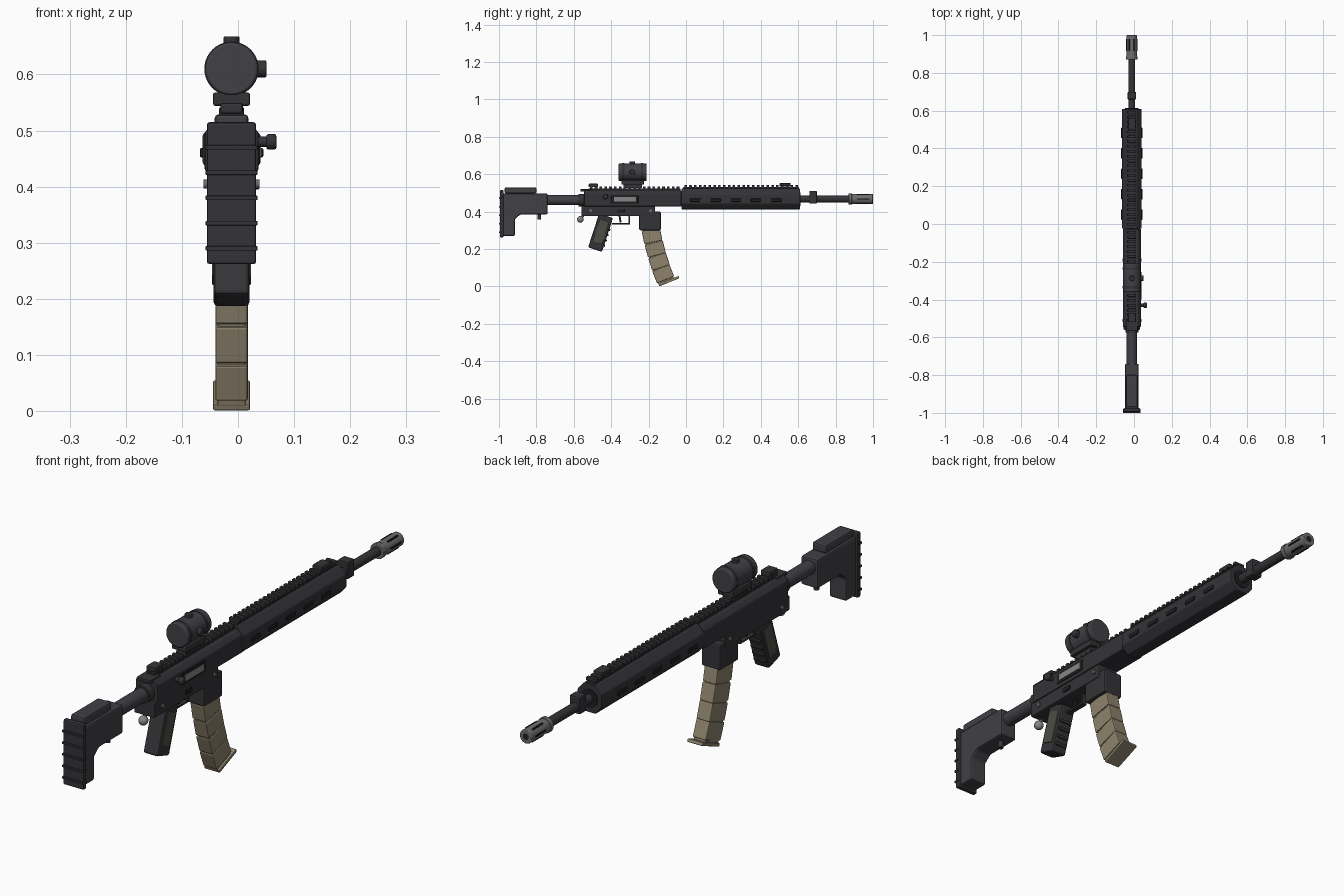
import bpy, bmesh, math
from mathutils import Matrix, Vector

if "Cube" in bpy.data.objects:
    bpy.data.objects.remove(bpy.data.objects["Cube"])

CX = -0.0115  # centre plane of the model


def mat(name, r, g, b):
    m = bpy.data.materials.new(name)
    m.diffuse_color = (r, g, b, 1)
    m.use_nodes = True
    m.node_tree.nodes["Principled BSDF"].inputs["Base Color"].default_value = m.diffuse_color
    return m


DARK = mat("dark polymer", 0.034, 0.034, 0.039)
GREY = mat("charcoal", 0.052, 0.052, 0.060)
BLACK = mat("black", 0.014, 0.014, 0.016)
TAN = mat("tan", 0.27, 0.225, 0.15)
STEEL = mat("steel", 0.15, 0.15, 0.15)
LIGHT = mat("light steel", 0.24, 0.24, 0.23)
PANEL = mat("olive grey", 0.075, 0.075, 0.062)


def finish(name, bm, m, bevel=0.0, smooth=None):
    bmesh.ops.recalc_face_normals(bm, faces=bm.faces)
    me = bpy.data.meshes.new(name)
    bm.to_mesh(me)
    bm.free()
    me.materials.append(m)
    ob = bpy.data.objects.new(name, me)
    bpy.context.collection.objects.link(ob)
    if smooth:
        bpy.ops.object.select_all(action='DESELECT')
        ob.select_set(True)
        bpy.context.view_layer.objects.active = ob
        bpy.ops.object.shade_smooth_by_angle(angle=math.radians(smooth))
    if bevel:
        b = ob.modifiers.new("bevel", 'BEVEL')
        b.width, b.segments, b.limit_method = bevel, 2, 'ANGLE'
    return ob


def box(name, w, y, z, m, x=0.0, tilt=0.0, bevel=0.004):
    """Box of width w; y and z are (min, max); tilt about its own centre in degrees."""
    bm = bmesh.new()
    bmesh.ops.create_cube(bm, size=1)
    bm.transform(Matrix.Translation((CX + x, sum(y) / 2, sum(z) / 2))
                 @ Matrix.Rotation(math.radians(tilt), 4, 'X')
                 @ Matrix.Diagonal((w, y[1] - y[0], z[1] - z[0], 1)))
    return finish(name, bm, m, bevel)


def tilted(name, w, c, length, height, tilt, m, x=0.0, bevel=0.004):
    return box(name, w, (c[0] - length / 2, c[0] + length / 2),
               (c[1] - height / 2, c[1] + height / 2), m, x, tilt, bevel)


def cyl(name, a, b, r, m, r2=None, n=32, bevel=0.0):
    """Cylinder between two points, x measured from the centre plane."""
    a, b = Vector(a), Vector(b)
    bm = bmesh.new()
    bmesh.ops.create_cone(bm, cap_ends=True, segments=n, radius1=r,
                          radius2=r if r2 is None else r2, depth=(b - a).length)
    bm.transform(Matrix.Translation((a + b) / 2 + Vector((CX, 0, 0)))
                 @ (b - a).to_track_quat('Z', 'Y').to_matrix().to_4x4())
    return finish(name, bm, m, bevel, 35)


def prism(name, pts, axis, lo, hi, m, bevel=0.004):
    """Extrude a profile: (y, z) points along x, or (x, z) points along y."""
    bm = bmesh.new()
    if axis == 'X':
        vs = [bm.verts.new((CX + lo, p, q)) for p, q in pts]
        d = (hi - lo, 0, 0)
    else:
        vs = [bm.verts.new((CX + p, lo, q)) for p, q in pts]
        d = (0, hi - lo, 0)
    r = bmesh.ops.extrude_face_region(bm, geom=[bm.faces.new(vs)])
    bmesh.ops.translate(bm, vec=d, verts=[v for v in r["geom"] if isinstance(v, bmesh.types.BMVert)])
    return finish(name, bm, m, bevel)


def rail(name, y0, y1, z):
    """Toothed accessory rail."""
    box(name + "_base", 0.034, (y0, y1), (z - 0.004, z + 0.009), DARK, bevel=0.001)
    n = round((y1 - y0) / 0.026)
    step = (y1 - y0) / n
    for i in range(n):
        y = y0 + (i + 0.5) * step
        box(name + "_tooth", 0.044, (y - 0.007, y + 0.007), (z + 0.007, z + 0.02), DARK, bevel=0.0015)


# Stock
prism("stock", [(-0.98, 0.27), (-0.915, 0.27), (-0.915, 0.36), (-0.885, 0.385),
                (-0.74, 0.385), (-0.74, 0.497), (-0.98, 0.497)], 'X', -0.036, 0.036, GREY, 0.007)
box("cheek_rest", 0.06, (-0.97, -0.80), (0.497, 0.529), GREY, bevel=0.007)
box("butt_pad", 0.088, (-0.995, -0.975), (0.262, 0.515), DARK, bevel=0.005)
for z in (0.29, 0.335, 0.38, 0.425, 0.47):
    box("butt_ridge", 0.092, (-1.0, -0.98), (z - 0.004, z + 0.004), DARK, bevel=0.001)
cyl("stock_lever", (0, -0.785, 0.358), (0, -0.785, 0.39), 0.01, DARK, n=16)
cyl("buffer_tube", (0, -0.75, 0.461), (0, -0.53, 0.461), 0.027, GREY)
cyl("tube_collar", (0, -0.575, 0.461), (0, -0.54, 0.461), 0.034, DARK)

# Receiver
W = 0.048
prism("upper_receiver", [(-W, 0.428), (W, 0.428), (W, 0.497), (W - 0.016, 0.514),
                         (-W + 0.016, 0.514), (-W, 0.497)], 'Y', -0.545, -0.025, DARK)
box("lower_receiver", 0.088, (-0.56, -0.165), (0.375, 0.432), DARK, bevel=0.005)
box("charging_handle", 0.06, (-0.565, -0.50), (0.507, 0.52), DARK, bevel=0.003)
rail("receiver_rail", -0.52, -0.03, 0.514)
box("rear_sight", 0.04, (-0.52, -0.47), (0.53, 0.549), DARK)
box("magazine_well", 0.082, (-0.25, -0.135), (0.30, 0.40), DARK, bevel=0.006)
box("ejection_frame", 0.012, (-0.40, -0.255), (0.443, 0.488), BLACK, x=0.045, bevel=0.002)
box("ejection_cover", 0.008, (-0.385, -0.268), (0.453, 0.478), LIGHT, x=0.0485, bevel=0.001)
cyl("forward_assist", (0.04, -0.43, 0.48), (0.068, -0.43, 0.48), 0.009, DARK, n=20)
cyl("forward_assist_button", (0.062, -0.43, 0.48), (0.08, -0.43, 0.48), 0.014, DARK, n=20, bevel=0.004)
box("magazine_release", 0.01, (-0.37, -0.33), (0.395, 0.412), BLACK, x=0.044, bevel=0.002)
for y in (-0.51, -0.19):
    cyl("receiver_pin", (-0.05, y, 0.405), (0.05, y, 0.405), 0.008, STEEL, n=16)

# Trigger group
box("guard_bottom", 0.022, (-0.395, -0.30), (0.332, 0.339), DARK, bevel=0.001)
box("guard_front", 0.022, (-0.307, -0.30), (0.332, 0.38), DARK, bevel=0.001)
tilted("trigger", 0.012, (-0.353, 0.362), 0.01, 0.04, 10, BLACK, bevel=0.002)
bm = bmesh.new()
bmesh.ops.create_uvsphere(bm, u_segments=20, v_segments=12, radius=0.018)
bm.transform(Matrix.Translation((CX, -0.565, 0.358)))
finish("round_stud", bm, LIGHT, smooth=60)
cyl("stud_stem", (0, -0.55, 0.38), (0, -0.563, 0.36), 0.007, STEEL, n=12)

# Pistol grip with side panels and finger ridges
G = (-0.457, 0.287)
tilted("grip", 0.064, G, 0.078, 0.19, -18, DARK, bevel=0.008)
for s in (-1, 1):
    tilted("grip_panel", 0.008, (G[0] + 0.002, G[1] + 0.005), 0.052, 0.125, -18, PANEL, x=s * 0.031, bevel=0.002)
t = math.radians(18)
for k in (-0.06, -0.03, 0.0, 0.03):
    tilted("grip_ridge", 0.052, (G[0] + 0.039 * math.cos(t) + k * math.sin(t),
                                 G[1] - 0.039 * math.sin(t) + k * math.cos(t)),
           0.012, 0.012, -18, DARK, bevel=0.003)

# Curved magazine: stacked segments along a bending path
path = [(-0.190, 0.305), (-0.173, 0.235), (-0.155, 0.165), (-0.134, 0.10), (-0.110, 0.034)]
for i, (a, b) in enumerate(zip(path, path[1:])):
    c = ((a[0] + b[0]) / 2, (a[1] + b[1]) / 2)
    tilt = 11 + i * 3.5
    tilted("magazine_segment", 0.058, c, 0.099, 0.068, tilt, TAN, bevel=0.004)
    tilted("magazine_core", 0.05, c, 0.088, 0.09, tilt, TAN, bevel=0.002)
tilted("magazine_base", 0.066, (-0.091, 0.028), 0.115, 0.013, 22, TAN, bevel=0.003)

# Handguard
H, V, C = 0.052, 0.055, 0.025
prism("handguard", [(-H, 0.467 - C), (-C, 0.467 - V), (C, 0.467 - V), (H, 0.467 - C),
                    (H, 0.467 + C), (C, 0.467 + V), (-C, 0.467 + V), (-H, 0.467 + C)],
      'Y', -0.025, 0.61, DARK, 0.004)
cyl("handguard_mouth", (0, 0.605, 0.467), (0, 0.613, 0.467), 0.036, BLACK)
for i in range(5):
    y = 0.05 + i * 0.108
    for s in (-1, 1):
        box("handguard_slot", 0.01, (y - 0.028, y + 0.028), (0.452, 0.469), BLACK, x=s * 0.0515, bevel=0.003)
rail("handguard_rail", -0.015, 0.605, 0.521)
box("front_sight", 0.04, (0.50, 0.56), (0.535, 0.552), DARK)

# Barrel and muzzle device
cyl("barrel", (0, 0.58, 0.467), (0, 0.90, 0.467), 0.018, DARK)
box("gas_block", 0.044, (0.66, 0.70), (0.443, 0.51), DARK)
cyl("muzzle_collar", (0, 0.87, 0.467), (0, 0.887, 0.467), 0.03, STEEL, bevel=0.002)
cyl("muzzle_device", (0, 0.885, 0.467), (0, 1.0, 0.467), 0.027, STEEL, bevel=0.003)
cyl("muzzle_bore", (0, 0.995, 0.467), (0, 1.0005, 0.467), 0.012, BLACK)
for k in range(6):
    a = math.radians(60 * k)
    x, z = 0.0255 * math.cos(a), 0.467 + 0.0255 * math.sin(a)
    cyl("muzzle_slot", (x, 0.915, z), (x, 0.98, z), 0.0042, BLACK, n=8)

# Optic
cyl("optic_tube", (0, -0.36, 0.61), (0, -0.21, 0.61), 0.047, GREY, n=40, bevel=0.004)
for y in (-0.335, -0.235):
    cyl("optic_band", (0, y - 0.006, 0.61), (0, y + 0.006, 0.61), 0.0485, DARK, n=40)
cyl("top_turret", (0, -0.287, 0.65), (0, -0.287, 0.668), 0.014, DARK, n=20, bevel=0.002)
cyl("side_turret", (0.04, -0.287, 0.61), (0.062, -0.287, 0.61), 0.015, DARK, n=20, bevel=0.002)
box("optic_mount", 0.066, (-0.345, -0.225), (0.544, 0.568), DARK)
box("optic_neck", 0.04, (-0.335, -0.235), (0.525, 0.548), DARK)
